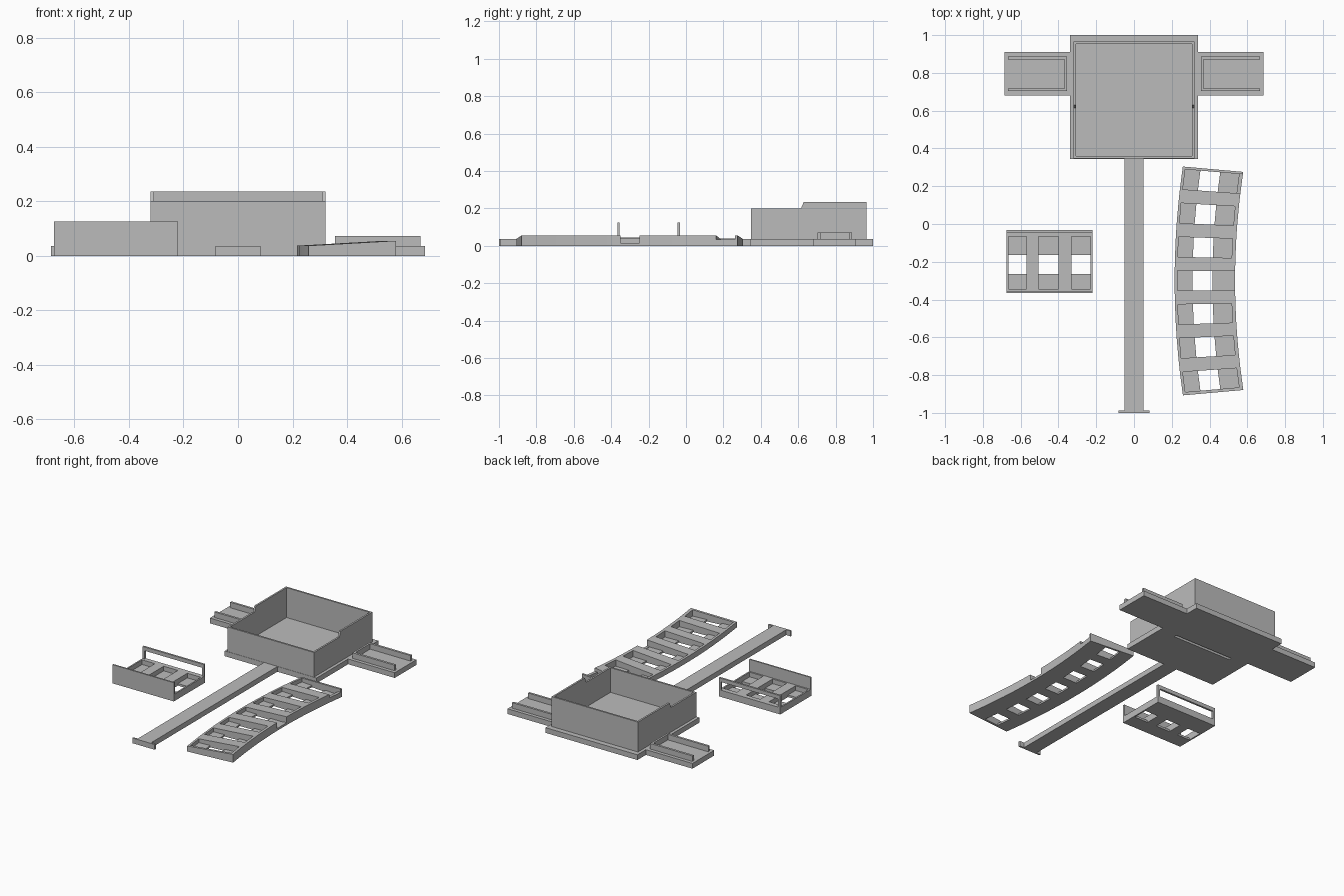
import bpy, bmesh

cube = bpy.data.objects.get("Cube")
if cube:
    bpy.data.objects.remove(cube, do_unlink=True)

grey = bpy.data.materials.new("plain_grey")
grey.use_nodes = True
COLOUR = (0.5, 0.5, 0.5, 1)
grey.diffuse_color = COLOUR
grey.node_tree.nodes["Principled BSDF"].inputs["Base Color"].default_value = COLOUR


def relief(name, xs, ys, cell, z0=0.0, warp=None):
    """Stepped solid on a grid; cell(i, j) gives a height, a height function or 0 for a gap."""
    bm = bmesh.new()
    nx, ny = len(xs) - 1, len(ys) - 1

    def top(i, j, x, y):
        h = cell(i, j) if 0 <= i < nx and 0 <= j < ny else 0
        return h(x, y) if callable(h) else (h or z0)

    def face(*points):
        bm.faces.new([bm.verts.new(warp(*p) if warp else p) for p in points])

    for i in range(nx + 1):
        for j in range(ny + 1):
            x, y = xs[i], ys[j]
            if j < ny:                       # steps across x
                y1 = ys[j + 1]
                a, a1 = top(i - 1, j, x, y), top(i - 1, j, x, y1)
                b, b1 = top(i, j, x, y), top(i, j, x, y1)
                if abs(a - b) + abs(a1 - b1) > 1e-5:
                    face((x, y, b), (x, y1, b1), (x, y1, a1), (x, y, a))
            if i < nx:                       # steps across y
                x1 = xs[i + 1]
                a, a1 = top(i, j - 1, x, y), top(i, j - 1, x1, y)
                b, b1 = top(i, j, x, y), top(i, j, x1, y)
                if abs(a - b) + abs(a1 - b1) > 1e-5:
                    face((x1, y, b1), (x, y, b), (x, y, a), (x1, y, a1))
            if i < nx and j < ny and cell(i, j):
                ring = [(x, y), (x1, y), (x1, y1), (x, y1)]
                face(*[(u, v, top(i, j, u, v)) for u, v in ring])
                face(*[(u, v, z0) for u, v in reversed(ring)])
    bmesh.ops.remove_doubles(bm, verts=bm.verts, dist=1e-5)
    bmesh.ops.dissolve_degenerate(bm, edges=bm.edges, dist=1e-5)
    mesh = bpy.data.meshes.new(name)
    bm.to_mesh(mesh)
    bm.free()
    mesh.materials.append(grey)
    ob = bpy.data.objects.new(name, mesh)
    bpy.context.collection.objects.link(ob)
    return ob


def box(name, x0, x1, y0, y1, z0, z1):
    return relief(name, [x0, x1], [y0, y1], lambda i, j: z1, z0)


# Base plate with two side wings and a groove underneath
PLATE = 0.035
base = relief("base_plate", [-0.685, -0.34, 0.34, 0.685], [0.345, 0.68, 0.91, 1.0],
              lambda i, j: PLATE if i == 1 or j == 1 else 0)
groove = box("groove_cutter", -0.22, 0.22, 0.645, 0.665, -0.02, 0.02)
groove.hide_render = True
groove.hide_viewport = True
cut = base.modifiers.new("groove", "BOOLEAN")
cut.object = groove
cut.operation = "DIFFERENCE"
cut.solver = "EXACT"


# Open box whose walls step up towards the back
def wall_top(x, y):
    return 0.2 + 0.035 * min(max((y - 0.615) / 0.015, 0), 1)


relief("open_box", [-0.32, -0.308, 0.308, 0.32], [0.347, 0.359, 0.615, 0.63, 0.953, 0.965],
       lambda i, j: 0 if i == 1 and 0 < j < 4 else wall_top, PLATE)

# U-shaped rails on the wings
for side, s in (("left", 1), ("right", -1)):
    xs = sorted(s * v for v in (0.355, 0.368, 0.668))
    inner = 0 if s > 0 else 1
    relief(side + "_wing_rail", xs, [0.703, 0.718, 0.872, 0.887],
           lambda i, j: 0.072 if i == inner or j != 1 else 0, PLATE)

# Long arm and its end flange
box("long_arm", -0.05, 0.05, -0.988, 0.345, 0, PLATE)
box("arm_flange", -0.083, 0.083, -1.0, -0.988, 0, PLATE)


# Small tray: tall front wall, raised ribs, floor openings
def tray_cell(i, j):
    if j == 0:
        return 0.125
    if i % 2 == 0 or j in (1, 5):
        return 0.045
    return 0 if j == 3 else 0.014


relief("tray", [-0.675, -0.665, -0.57, -0.505, -0.4, -0.33, -0.23, -0.22],
       [-0.365, -0.355, -0.345, -0.265, -0.165, -0.065, -0.033], tray_cell)
# Slotted back wall of the tray
for name, x0, x1 in (("tray_right_post", -0.675, -0.66), ("tray_left_post", -0.235, -0.22)):
    box(name, x0, x1, -0.046, -0.033, 0.045, 0.1)
box("tray_back_bar", -0.675, -0.22, -0.046, -0.033, 0.1, 0.125)


# Curved track of seven pockets, with a sloping rim
def rim(x, y):
    return 0.037 + 0.018 * (x - 0.215) / 0.32


def bend(x, y, z):
    t = y + 0.3
    return (x + 0.125 * t * t, y - 0.15 * t * (x - 0.375), z)


def track_cell(i, j):
    if j % 2 == 0 or i == 0:
        return rim
    if i == 4:                               # outer wall, lowered at two pockets
        return {7: 0.015, 13: 0.033}.get(j, rim)
    return 0 if i == 2 else 0.012


ys = [-0.893]
for k in range(-3, 4):
    mid = -0.3 + 0.175 * k
    ys += [mid - 0.052, mid + 0.052]
ys.append(0.29)
relief("curved_track", [0.215, 0.23, 0.31, 0.415, 0.515, 0.535], ys, track_cell, 0, bend)
